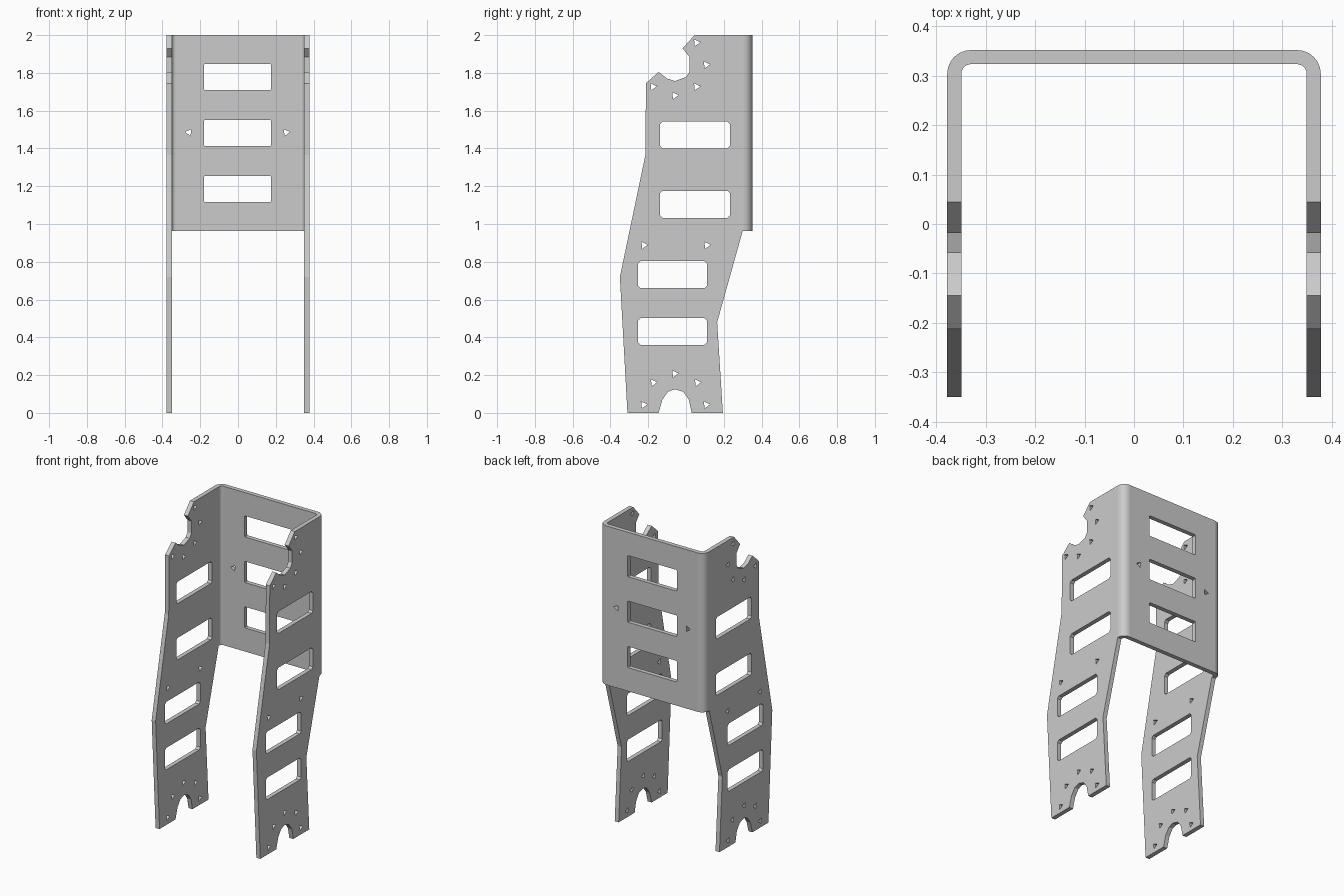
import bpy
import bmesh
from math import cos, sin, pi
from mathutils import Vector

if "Cube" in bpy.data.objects:
    bpy.data.objects.remove(bpy.data.objects["Cube"], do_unlink=True)

steel = bpy.data.materials.new("grey_steel")
steel.use_nodes = True
GREY = (0.6, 0.6, 0.6, 1.0)
steel.diffuse_color = GREY
steel.node_tree.nodes["Principled BSDF"].inputs["Base Color"].default_value = GREY


def prisms(name, outlines, axis, lo, hi):
    """One object made of flat outlines, each extruded along an axis from lo to hi."""
    place = {"x": lambda a, b, d: (d, a, b),
             "y": lambda a, b, d: (a, d, b),
             "z": lambda a, b, d: (a, b, d)}[axis]
    bm = bmesh.new()
    for outline in outlines:
        face = bm.faces.new([bm.verts.new(place(a, b, lo)) for a, b in outline])
        side = bmesh.ops.extrude_face_region(bm, geom=[face])["geom"]
        moved = [v for v in side if isinstance(v, bmesh.types.BMVert)]
        bmesh.ops.translate(bm, verts=moved, vec=Vector(place(0, 0, hi - lo)))
    bmesh.ops.recalc_face_normals(bm, faces=bm.faces)
    mesh = bpy.data.meshes.new(name)
    bm.to_mesh(mesh)
    bm.free()
    obj = bpy.data.objects.new(name, mesh)
    bpy.context.collection.objects.link(obj)
    return obj


def slot(a0, a1, b0, b1, c):
    """Rectangle with small clipped corners."""
    return [(a0 + c, b0), (a1 - c, b0), (a1, b0 + c), (a1, b1 - c),
            (a1 - c, b1), (a0 + c, b1), (a0, b1 - c), (a0, b0 + c)]


def hole(a, b, turn=0.1, r=0.021):
    """Three-sided screw hole."""
    return [(a + r * cos(turn + k * 2 * pi / 3), b + r * sin(turn + k * 2 * pi / 3))
            for k in range(3)]


def bend(r, steps=6):
    """Quarter bend between the left wall and the back wall."""
    return [(0.33 + r * cos(k * pi / 2 / steps), 0.304 + r * sin(k * pi / 2 / steps))
            for k in range(steps + 1)]


# Bent sheet, U-shaped from above
def u_path(r):
    half = [(0.33 + r, -0.5)] + bend(r)
    return half + [(-x, y) for x, y in reversed(half)]


bracket = prisms("bent_bracket", [u_path(0.048) + u_path(0.0195)[::-1]], "z", -0.1, 2.1)
bracket.data.materials.append(steel)

# Side silhouette with the bottom and top notches
silhouette = [
    (-0.31, 0), (-0.145, 0), (-0.125, 0.07), (-0.095, 0.112), (-0.06, 0.125),
    (-0.015, 0.112), (0.015, 0.07), (0.03, 0), (0.195, 0), (0.165, 0.48),
    (0.3, 0.963), (0.5, 0.963), (0.5, 2), (0.045, 2), (-0.018, 1.93),
    (0.018, 1.885), (0.018, 1.805), (0, 1.778), (-0.058, 1.757), (-0.1, 1.77),
    (-0.145, 1.805), (-0.212, 1.745), (-0.215, 1.365), (-0.35, 0.72)]
trim = prisms("side_trim_cutter", [silhouette], "x", -1, 1)

# Slots and screw holes through both side walls
side_cuts = [slot(-0.137, 0.232, z, z + 0.143, 0.013) for z in (1.033, 1.4)]
side_cuts += [slot(-0.253, 0.11, z, z + 0.143, 0.013) for z in (0.36, 0.66)]
side_cuts += [hole(y, z) for y, z in (
    (0.055, 1.96), (0.107, 1.843), (-0.175, 1.727), (0.055, 1.727), (-0.06, 1.68),
    (-0.223, 0.888), (0.11, 0.888), (-0.06, 0.207), (-0.173, 0.16), (0.06, 0.16),
    (-0.225, 0.043), (0.107, 0.043))]
side_cutter = prisms("side_hole_cutter", side_cuts, "x", -1, 1)

# Slots and screw holes through the back wall
back_cuts = [slot(-0.18, 0.175, z, z + 0.138, 0.004) for z in (1.117, 1.413, 1.71)]
back_cuts += [hole(0.255, 1.485), hole(-0.26, 1.485, pi - 0.1)]
back_cutter = prisms("back_hole_cutter", back_cuts, "y", 0.2, 0.5)

cutters = ((trim, "INTERSECT"), (side_cutter, "DIFFERENCE"), (back_cutter, "DIFFERENCE"))
for cutter, operation in cutters:
    cutter.hide_render = True
    mod = bracket.modifiers.new(cutter.name, "BOOLEAN")
    mod.operation = operation
    mod.solver = "EXACT"
    mod.object = cutter

# Keep the finished cut and drop the cutters
bpy.context.view_layer.update()
graph = bpy.context.evaluated_depsgraph_get()
finished = bpy.data.meshes.new_from_object(bracket.evaluated_get(graph))
bracket.modifiers.clear()
bracket.data = finished
for cutter, operation in cutters:
    bpy.data.objects.remove(cutter, do_unlink=True)

# Smooth the rounded bends only
for face in finished.polygons:
    n = face.normal
    face.use_smooth = (face.center.y > 0.3 and abs(face.center.x) > 0.325
                       and abs(n.x) > 0.05 and abs(n.y) > 0.05 and abs(n.z) < 0.1)
